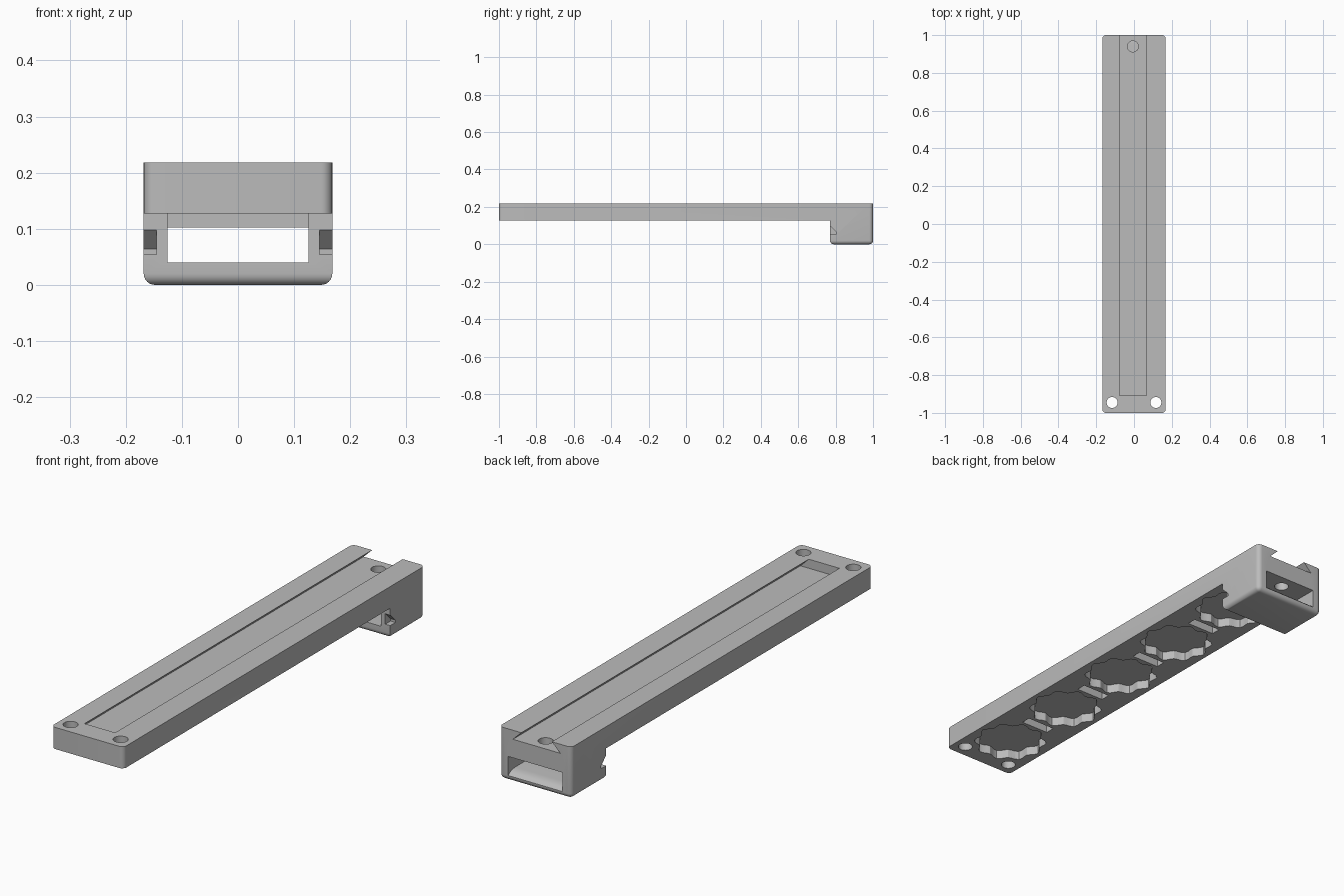
import bpy, bmesh
from math import sin, cos, pi

cube = bpy.data.objects.get("Cube")
if cube:
    bpy.data.objects.remove(cube, do_unlink=True)

W, TOP, UNDER, BLOCK_Y = 0.168, 0.218, 0.127, 0.77
SLOT_X = -0.006

grey = bpy.data.materials.new("plain grey")
grey.use_nodes = True
grey.diffuse_color = (0.5, 0.5, 0.5, 1)
grey.node_tree.nodes["Principled BSDF"].inputs["Base Color"].default_value = (0.5, 0.5, 0.5, 1)


def prism(name, points, axis, low, high, round_edges=None, radius=0.02):
    """Extrude a closed profile along an axis; round the edges chosen by a rule."""
    place = {"x": lambda a, b, t: (t, a, b),
             "y": lambda a, b, t: (a, t, b),
             "z": lambda a, b, t: (a, b, t)}[axis]
    bm = bmesh.new()
    ends = [[bm.verts.new(place(a, b, t)) for a, b in points] for t in (low, high)]
    bm.faces.new(ends[0])
    bm.faces.new(ends[1])
    n = len(points)
    for i in range(n):
        j = (i + 1) % n
        bm.faces.new((ends[0][i], ends[0][j], ends[1][j], ends[1][i]))
    bmesh.ops.recalc_face_normals(bm, faces=bm.faces)
    if round_edges:
        chosen = [e for e in bm.edges if round_edges(e.verts[0].co, e.verts[1].co)]
        bmesh.ops.bevel(bm, geom=chosen, offset=radius, segments=6, profile=0.5,
                        affect="EDGES", clamp_overlap=True)
    mesh = bpy.data.meshes.new(name)
    bm.to_mesh(mesh)
    bm.free()
    mesh.materials.append(grey)
    obj = bpy.data.objects.new(name, mesh)
    bpy.context.collection.objects.link(obj)
    return obj


def ring(x, y, radius, count, lobes=0, wave=0.0):
    """Points of a circle, optionally with a wavy outline."""
    pts = []
    for i in range(count):
        a = 2 * pi * i / count
        r = radius + wave * cos(lobes * a)
        pts.append((x + r * cos(a), y + r * sin(a)))
    return pts


def box(x0, x1, y0, y1):
    return [(x0, y0), (x1, y0), (x1, y1), (x0, y1)]


def rounded(a, b):
    upright = abs(a.z - b.z) > 0.01 and abs(a.y) > 0.99 and abs(b.y) > 0.99
    base = a.z < 0.001 and b.z < 0.001
    return upright or base


# Long bar with a deeper block at its back end
body = prism("bar_and_end_block",
             [(-1, UNDER), (BLOCK_Y, UNDER), (BLOCK_Y, 0), (1, 0), (1, TOP), (-1, TOP)],
             "x", -W, W, rounded)

cutters = []

# Undercut slide channel in the top, open at the back
lip, foot, floor = 0.071, 0.11, 0.18
cutters.append(prism("channel_cutter",
                     [(SLOT_X - foot, floor), (SLOT_X + foot, floor), (SLOT_X + lip, TOP),
                      (SLOT_X + lip, 0.25), (SLOT_X - lip, 0.25), (SLOT_X - lip, TOP)],
                     "y", -0.908, 1.1))

# Tunnel through the block, stepped at the front and rounded down at the back
cutters.append(prism("tunnel_cutter",
                     [(0.75, 0.04), (0.955, 0.04), (0.975, 0.037), (0.99, 0.031), (1.0, 0.022),
                      (1.1, 0.022), (1.1, 0.102), (0.8, 0.102), (0.8, 0.1268), (0.75, 0.1268)],
                     "x", -0.126, 0.126))

# Hook notches on both front corners of the block
for side, low, high in (("right", -0.2, -0.145), ("left", 0.145, 0.2)):
    cutters.append(prism(side + "_notch_cutter",
                         [(0.75, 0.054), (0.805, 0.054), (0.805, 0.064), (0.77, 0.098), (0.75, 0.098)],
                         "x", low, high))

# Screw holes in the front end, pin hole above the tunnel
for x in (-0.116, 0.116):
    cutters.append(prism("screw_hole_cutter", ring(x, -0.945, 0.029, 32), "z", 0.05, 0.3))
cutters.append(prism("pin_hole_cutter", ring(SLOT_X, 0.94, 0.029, 32), "z", 0.07, 0.3))

# Five wavy pockets with small square pockets between them, in the underside
for i in range(5):
    y = -0.795 + 0.355 * i
    cutters.append(prism("wavy_pocket_cutter", ring(0, y, 0.139, 60, 10, 0.01), "z", 0.105, 0.165))
    if i < 4:
        cutters.append(prism("square_pocket_cutter",
                             box(-0.065, 0.065, y + 0.157, y + 0.198), "z", 0.105, 0.165))

bpy.context.view_layer.objects.active = body
for cutter in cutters:
    cutter.hide_render = True
    mod = body.modifiers.new("cut", "BOOLEAN")
    mod.operation = "DIFFERENCE"
    mod.solver = "EXACT"
    mod.object = cutter
    bpy.ops.object.modifier_apply(modifier=mod.name)
    bpy.data.objects.remove(cutter, do_unlink=True)

bpy.ops.object.select_all(action="DESELECT")
body.select_set(True)
bpy.ops.object.shade_smooth_by_angle(angle=0.5)
